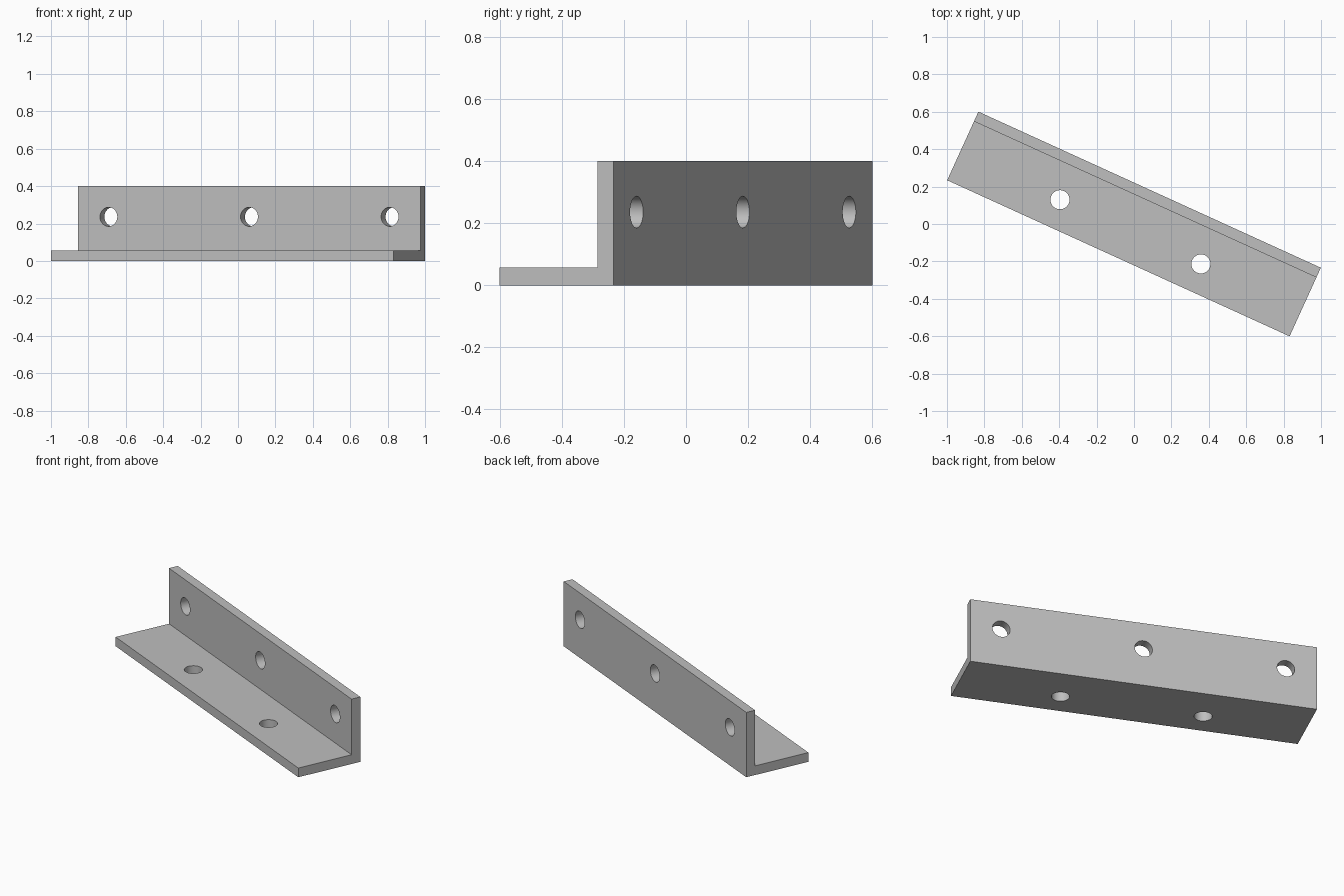
import bpy
import math
from mathutils import Matrix

cube = bpy.data.objects.get("Cube")
if cube:
    bpy.data.objects.remove(cube, do_unlink=True)

LENGTH, WIDTH, HEIGHT, THICK = 2.012, 0.403, 0.40, 0.057
HOLE_RADIUS = 0.051
TURN = Matrix.Rotation(math.radians(-24.5), 4, "Z")

steel = bpy.data.materials.new("grey_steel")
steel.use_nodes = True
colour = (0.52, 0.52, 0.52, 1)
steel.diffuse_color = colour
steel.node_tree.nodes["Principled BSDF"].inputs["Base Color"].default_value = colour

# L-shaped profile swept along the bar
front, back = -WIDTH / 2, WIDTH / 2
profile = [(front, 0), (back, 0), (back, HEIGHT), (back - THICK, HEIGHT),
           (back - THICK, THICK), (front, THICK)]
n = len(profile)
verts = [(x, y, z) for x in (-LENGTH / 2, LENGTH / 2) for y, z in profile]
faces = [tuple(reversed(range(n))), tuple(range(n, 2 * n))]
faces += [(i, (i + 1) % n, (i + 1) % n + n, i + n) for i in range(n)]
mesh = bpy.data.meshes.new("angle_bracket")
mesh.from_pydata(verts, [], faces)
mesh.materials.append(steel)
bracket = bpy.data.objects.new("angle_bracket", mesh)
bpy.context.collection.objects.link(bracket)


def drill(location, rotation):
    """Cut one round screw hole through the bracket."""
    bpy.ops.mesh.primitive_cylinder_add(vertices=48, radius=HOLE_RADIUS, depth=0.2,
                                        location=location, rotation=rotation)
    cutter = bpy.context.object
    cutter.name = "hole_cutter"
    cutter.hide_render = True
    cutter.data.materials.append(steel)
    cut = bracket.modifiers.new("screw_hole", "BOOLEAN")
    cut.operation = "DIFFERENCE"
    cut.solver = "EXACT"
    cut.object = cutter
    bpy.ops.object.select_all(action="DESELECT")
    bracket.select_set(True)
    bpy.context.view_layer.objects.active = bracket
    bpy.ops.object.modifier_apply(modifier=cut.name)
    bpy.data.objects.remove(cutter, do_unlink=True)


# Two holes in the base flange, three in the upright flange
for x in (-0.414, 0.414):
    drill((x, -0.046, THICK / 2), (0, 0, 0))
for x in (-0.826, 0, 0.826):
    drill((x, back - THICK / 2, 0.236), (math.pi / 2, 0, 0))

# Smooth hole walls with crisp edges, then turn the bar to its resting angle
bpy.ops.object.shade_smooth_by_angle(angle=math.radians(30))
bracket.data.transform(TURN)
